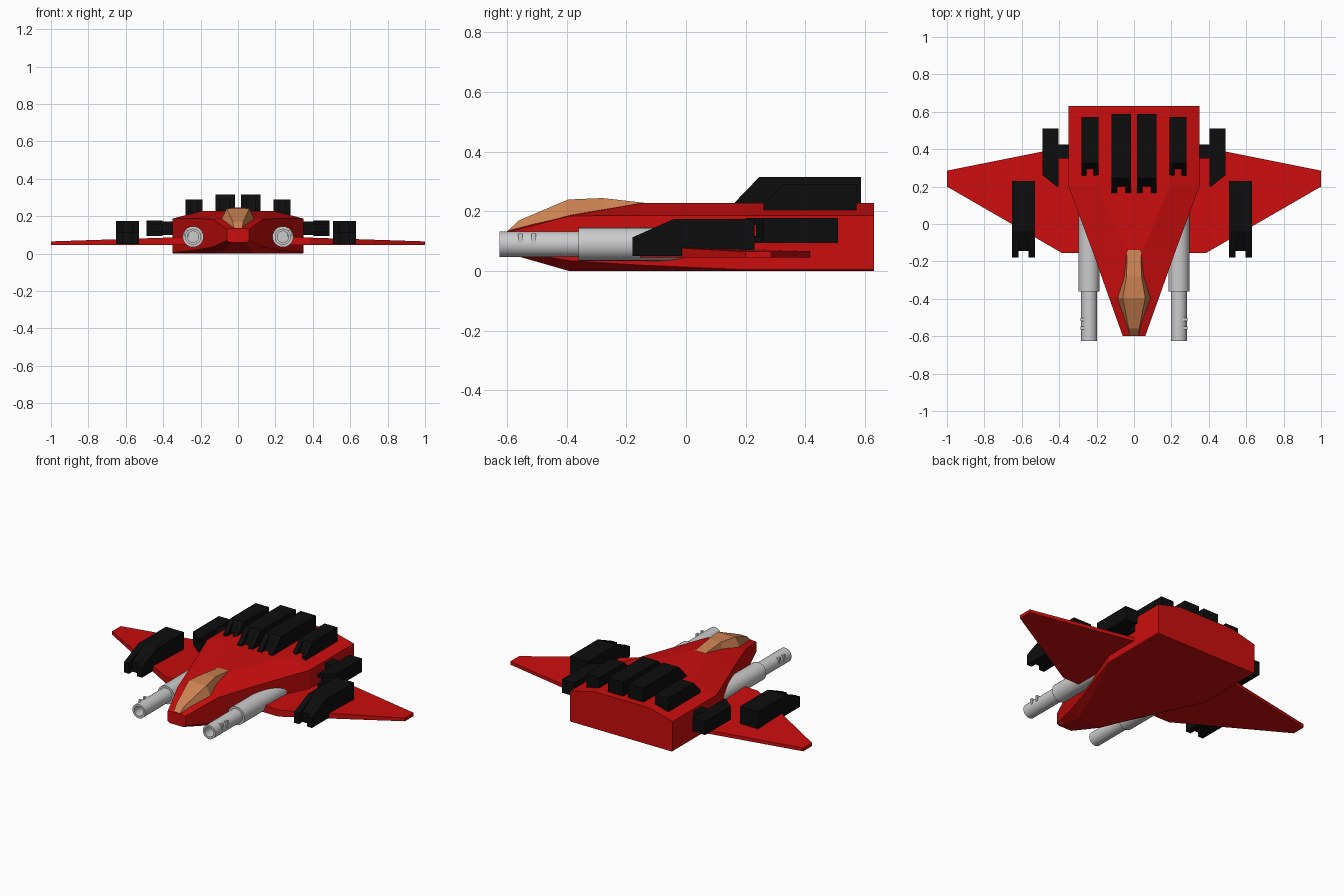
import bpy, bmesh, math
from mathutils import Matrix

cube = bpy.data.objects.get("Cube")
if cube:
    bpy.data.objects.remove(cube, do_unlink=True)


def material(name, r, g, b):
    m = bpy.data.materials.new(name)
    m.use_nodes = True
    m.diffuse_color = (r, g, b, 1)
    bsdf = next(n for n in m.node_tree.nodes if n.type == 'BSDF_PRINCIPLED')
    bsdf.inputs["Base Color"].default_value = (r, g, b, 1)
    return m


RED = material("hull red", 0.6, 0.004, 0.004)
BLACK = material("matte black", 0.004, 0.004, 0.004)
GREY = material("light grey", 0.6, 0.6, 0.6)
AMBER = material("amber glass", 0.62, 0.23, 0.085)


def finish(bm, name, mat):
    bmesh.ops.recalc_face_normals(bm, faces=bm.faces)
    mesh = bpy.data.meshes.new(name)
    bm.to_mesh(mesh)
    bm.free()
    mesh.materials.append(mat)
    obj = bpy.data.objects.new(name, mesh)
    bpy.context.collection.objects.link(obj)
    return obj


def skin(bm, loops, closed=False):
    """Bridge equal-length point loops; cap both ends unless closed."""
    rings = [[bm.verts.new(p) for p in loop] for loop in loops]
    n = len(rings[0])
    pairs = list(zip(rings, rings[1:]))
    if closed:
        pairs.append((rings[-1], rings[0]))
    else:
        bm.faces.new(rings[0])
        bm.faces.new(rings[-1])
    for a, b in pairs:
        for i in range(n):
            j = (i + 1) % n
            bm.faces.new((a[i], a[j], b[j], b[i]))


def loft(name, loops, mat):
    bm = bmesh.new()
    skin(bm, loops)
    return finish(bm, name, mat)


def mirrored_section(y, half):
    """Closed loop from (x, z) points on the +x half, bottom to top."""
    return [(x, y, z) for x, z in half] + [(-x, y, z) for x, z in reversed(half)]


def box(name, lo, hi, mat):
    (x0, y0, z0), (x1, y1, z1) = lo, hi
    ring = lambda z: [(x0, y0, z), (x1, y0, z), (x1, y1, z), (x0, y1, z)]
    return loft(name, [ring(z0), ring(z1)], mat)


# Hull: y, bottom half width, side half width, lower z, side z, top half width, top z, bottom z
hull = [
    (-0.60, 0.045, 0.06, 0.07, 0.13, 0.03, 0.135, 0.06),
    (-0.39, 0.08, 0.135, 0.035, 0.185, 0.07, 0.188, 0.0),
    (-0.15, 0.18, 0.22, 0.02, 0.187, 0.045, 0.228, 0.0),
    (0.20, 0.345, 0.35, 0.005, 0.187, 0.19, 0.228, 0.0),
    (0.63, 0.345, 0.35, 0.005, 0.187, 0.19, 0.228, 0.0),
]
loft("hull", [mirrored_section(y, [(bw, zb), (w, zl), (w, zs), (tw, zt)])
              for y, bw, w, zl, zs, tw, zt, zb in hull], RED)

# Canopy: y, base half width, base z, top half width, top z
canopy = [
    (-0.595, 0.03, 0.12, 0.022, 0.137),
    (-0.56, 0.036, 0.13, 0.028, 0.17),
    (-0.395, 0.09, 0.18, 0.06, 0.24),
    (-0.28, 0.055, 0.195, 0.04, 0.245),
    (-0.14, 0.042, 0.21, 0.036, 0.229),
]
loft("canopy", [mirrored_section(y, [(w, zb), (tw, zt)])
                for y, w, zb, tw, zt in canopy], AMBER)


def tube(name, x, z, y0, y1, radius, bore, depth, sides=24):
    """Cylinder along y with a blind bore in its front."""
    def ring(y, r):
        return [(x + r * math.cos(2 * math.pi * i / sides), y,
                 z + r * math.sin(2 * math.pi * i / sides)) for i in range(sides)]
    obj = loft(name, [ring(y0 + depth, bore), ring(y0, bore),
                      ring(y0, radius), ring(y1, radius)], GREY)
    bpy.ops.object.select_all(action='DESELECT')
    obj.select_set(True)
    bpy.context.view_layer.objects.active = obj
    bpy.ops.object.shade_smooth_by_angle(angle=math.radians(35))


def booster(name, profile, width, matrix):
    """Extrude a (y, z) side profile in three slices; the middle front is notched."""
    bm = bmesh.new()
    front = min(y for y, z in profile)
    cuts = [(-0.5, -0.22, 0), (-0.22, 0.22, 0.035), (0.22, 0.5, 0)]
    for a, b, notch in cuts:
        pts = [(y + notch if y < front + 0.01 else y, z) for y, z in profile]
        skin(bm, [[(f * width, y, z) for y, z in pts] for f in (a, b)])
    bmesh.ops.transform(bm, matrix=matrix, verts=bm.verts)
    return finish(bm, name, BLACK)


def at(x, y=0, z=0):
    return Matrix.Translation((x, y, z))


center_profile = [(0.165, 0.2), (0.165, 0.232), (0.245, 0.315), (0.587, 0.315), (0.587, 0.2)]
side_profile = [(0.26, 0.18), (0.26, 0.225), (0.325, 0.29), (0.572, 0.29), (0.572, 0.18)]
wing_profile = [(-0.18, 0.05), (-0.18, 0.113), (-0.04, 0.175), (0.23, 0.175), (0.23, 0.05)]
flank_profile = [(0.2, 0.0), (0.2, 0.01), (0.26, 0.085), (0.51, 0.085), (0.51, 0.0)]

for side, s in (("left", 1), ("right", -1)):
    # Wing: x, y and top height round the outline
    outline = [(0.22, -0.155, 0.092), (0.385, -0.155, 0.085), (1.0, 0.2, 0.065),
               (1.0, 0.285, 0.065), (0.3, 0.425, 0.067)]
    loft(side + "_wing", [[(s * x, y, 0.045) for x, y, z in outline],
                          [(s * x, y, z) for x, y, z in outline]], RED)

    # Cannon with sleeve, hollow muzzle and outer vents
    tube(side + "_cannon_barrel", s * 0.24, 0.09, -0.625, -0.3, 0.043, 0.03, 0.08)
    tube(side + "_cannon_sleeve", s * 0.24, 0.09, -0.36, 0.12, 0.056, 0.03, 0.01)
    for i, y in enumerate((-0.563, -0.518)):
        xs = sorted((s * 0.262, s * 0.286))
        box(f"{side}_cannon_vent_{i + 1}", (xs[0], y, 0.09), (xs[1], y + 0.015, 0.126), GREY)

    # Boosters on the deck and on the wing
    booster(side + "_center_booster", center_profile, 0.105, at(s * 0.069))
    booster(side + "_deck_booster", side_profile, 0.09, at(s * 0.235))
    booster(side + "_wing_booster", wing_profile, 0.124, at(0.569 if s > 0 else -0.591))

    # Flank booster lies on its side, joined to the hull by an arm
    booster(side + "_flank_booster", flank_profile, 0.084,
            at(s * 0.403, 0, 0.136) @ Matrix.Rotation(s * math.pi / 2, 4, 'Y'))
    xs = sorted((s * 0.34, s * 0.41))
    box(side + "_flank_arm", (xs[0], 0.35, 0.1), (xs[1], 0.425, 0.172), BLACK)
